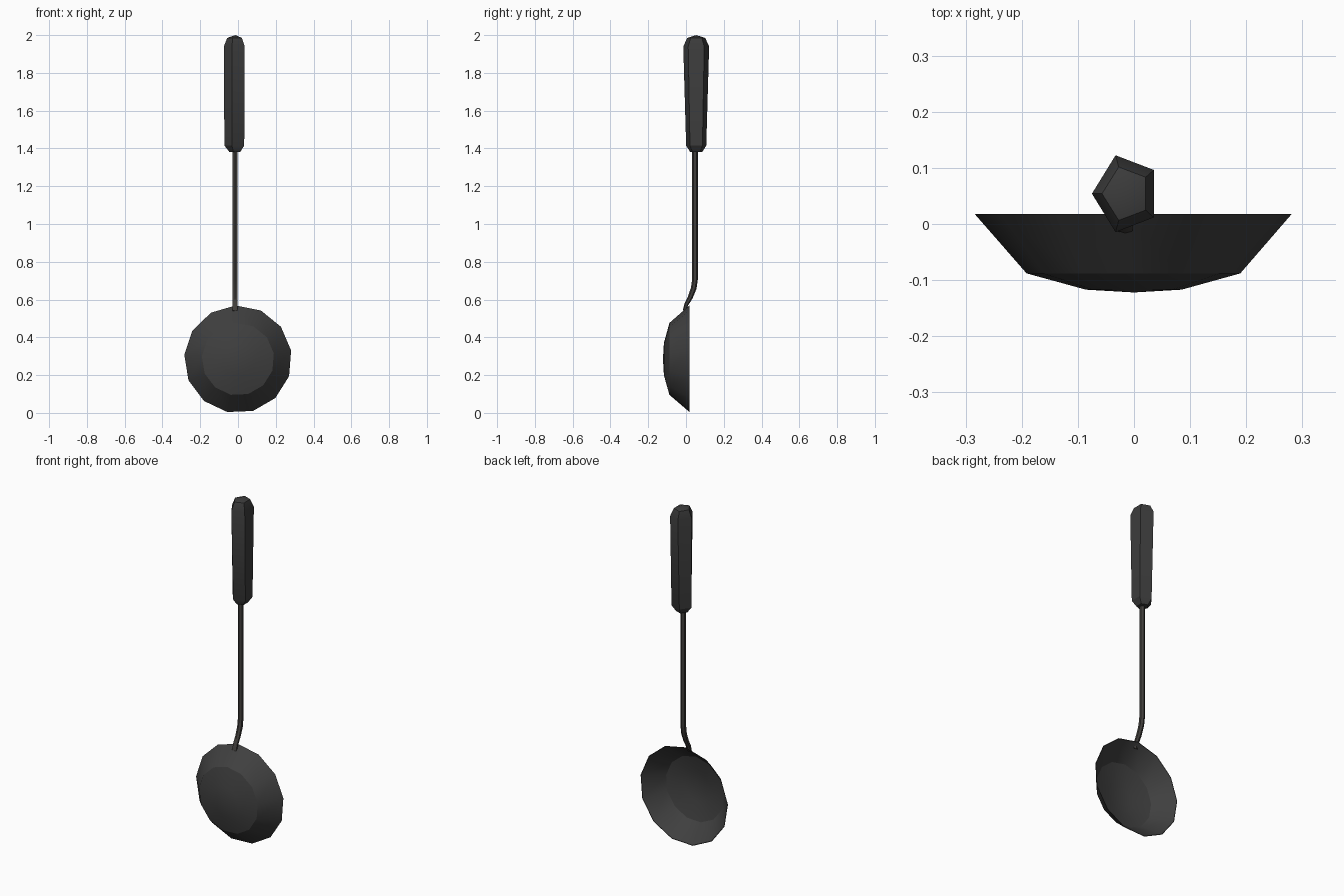
import bpy, bmesh, math
from mathutils import Vector

if "Cube" in bpy.data.objects:
    bpy.data.objects.remove(bpy.data.objects["Cube"])


def material(name, rgb):
    m = bpy.data.materials.new(name)
    m.use_nodes = True
    color = (*rgb, 1)
    m.diffuse_color = color
    m.node_tree.nodes["Principled BSDF"].inputs["Base Color"].default_value = color
    return m


def loft(name, rings, mat, caps=(True, True), smooth=None):
    """Skin a list of equal-sized point rings; a cap closes each chosen end."""
    bm = bmesh.new()
    loops = [[bm.verts.new(p) for p in ring] for ring in rings]
    for a, b in zip(loops, loops[1:]):
        for i in range(len(a)):
            j = (i + 1) % len(a)
            bm.faces.new((a[i], a[j], b[j], b[i]))
    for use, loop in zip(caps, (loops[0], loops[-1])):
        if use:
            bm.faces.new(loop)
    bmesh.ops.remove_doubles(bm, verts=bm.verts, dist=0.0002)
    bmesh.ops.recalc_face_normals(bm, faces=bm.faces)
    mesh = bpy.data.meshes.new(name)
    bm.to_mesh(mesh)
    bm.free()
    mesh.materials.append(mat)
    ob = bpy.data.objects.new(name, mesh)
    bpy.context.collection.objects.link(ob)
    if smooth:
        bpy.ops.object.select_all(action='DESELECT')
        ob.select_set(True)
        bpy.context.view_layer.objects.active = ob
        bpy.ops.object.shade_smooth_by_angle(angle=math.radians(smooth))
    return ob


def circle(n, start):
    return [(math.cos(a), math.sin(a)) for a in
            (math.radians(start) + math.tau * k / n for k in range(n))]


dark_metal = material("dark metal", (0.05, 0.05, 0.05))
rod_metal = material("rod metal", (0.053, 0.049, 0.045))
grip_black = material("grip black", (0.045, 0.045, 0.045))

# Shallow bowl: outer shell, thin lip, then the inside, opening backwards
outer = [(0.0001, -0.122), (0.086, -0.117), (0.192, -0.088), (0.285, 0.018)]
inner = [(0.282, 0.018), (0.190, -0.084), (0.086, -0.112), (0.0001, -0.117)]
bowl_rings = [[(r * c, y, 0.284 + r * s) for c, s in circle(13, 92.4)]
              for r, y in outer + inner]
loft("bowl", bowl_rings, dark_metal, (False, False), 30)

# Rod: straight neck bending forward, flattened where it joins the bowl
path = [(0.048, 1.42, 0.015), (0.048, 0.71, 0.015), (0.041, 0.66, 0.015),
        (0.022, 0.61, 0.013), (0.002, 0.575, 0.011), (-0.009, 0.54, 0.008)]
rod_rings = []
for i, (y, z, r) in enumerate(path):
    ahead, behind = path[min(i + 1, len(path) - 1)], path[max(i - 1, 0)]
    along = Vector((0, ahead[0] - behind[0], ahead[1] - behind[1])).normalized()
    side = Vector((1, 0, 0))
    up = along.cross(side)
    rod_rings.append([Vector((-0.016, y, z)) + side * c * 0.015 + up * s * r
                      for c, s in circle(6, 90)])
loft("rod", rod_rings, rod_metal, smooth=40)

# Five-sided grip, tapering downward, with chamfered ends
grip = [(1.382, 0.032, 0.034), (1.415, 0.058, 0.056), (1.94, 0.061, 0.072),
        (1.985, 0.043, 0.050), (2.0, 0.0001, 0.0001)]
grip_rings = [[(-0.014 + rx * c, 0.054 + ry * s, z) for c, s in circle(5, 180)]
              for z, rx, ry in grip]
loft("grip", grip_rings, grip_black, smooth=30)
